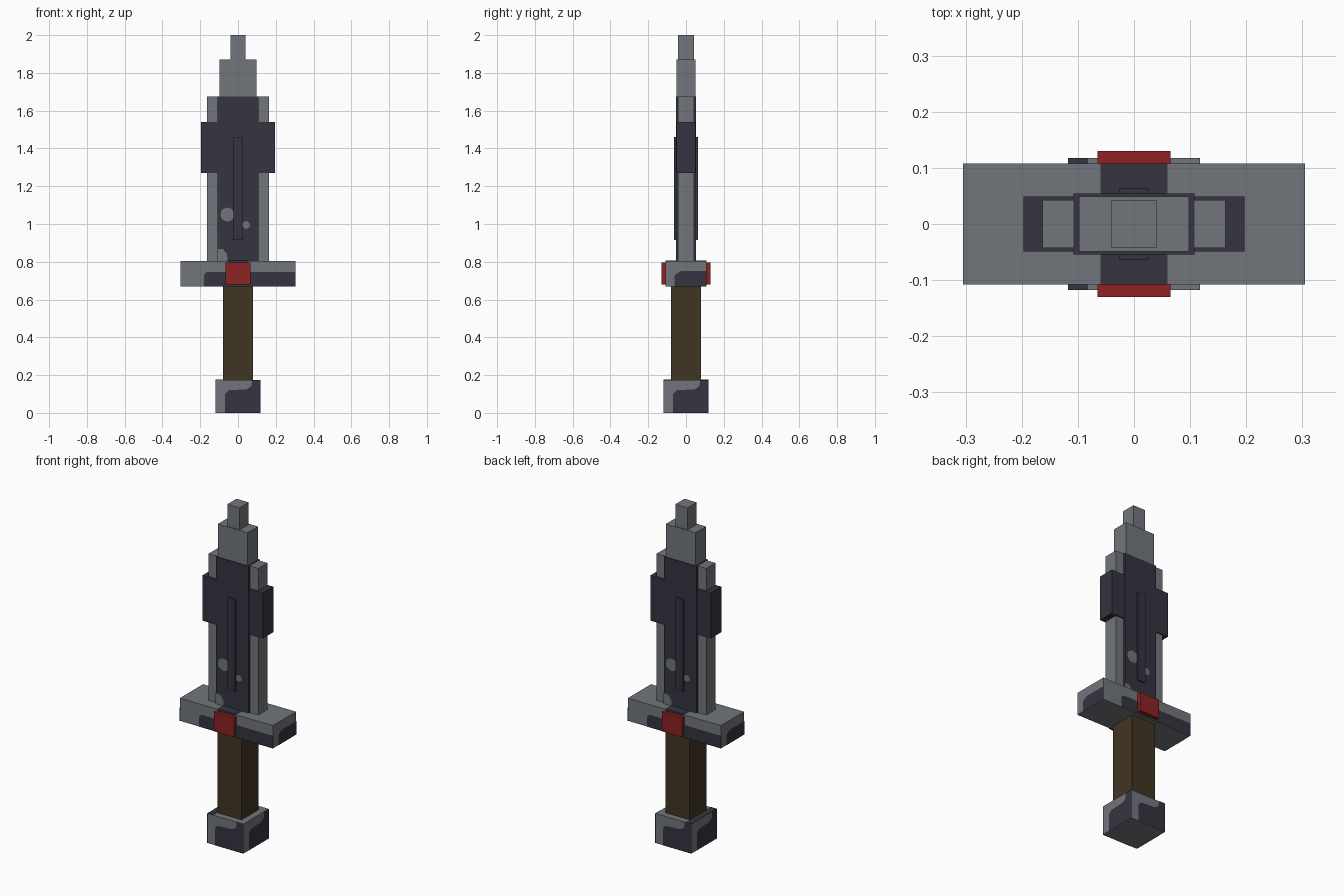
import bpy
import bmesh
import math
from mathutils import Matrix, Vector

cube = bpy.data.objects.get("Cube")
if cube:
    bpy.data.objects.remove(cube, do_unlink=True)


def material(name, rgb):
    mat = bpy.data.materials.new(name)
    mat.use_nodes = True
    mat.diffuse_color = (*rgb, 1)
    mat.node_tree.nodes["Principled BSDF"].inputs["Base Color"].default_value = (*rgb, 1)
    return mat


STEEL = material("steel grey", (0.165, 0.18, 0.2))
DARK = material("dark iron", (0.036, 0.034, 0.052))
RED = material("red gem", (0.27, 0.016, 0.016))
BROWN = material("brown leather", (0.053, 0.035, 0.016))


def finish(name, bm, mat):
    mesh = bpy.data.meshes.new(name)
    bm.to_mesh(mesh)
    bm.free()
    mesh.materials.append(mat)
    obj = bpy.data.objects.new(name, mesh)
    bpy.context.collection.objects.link(obj)
    return obj


def box(name, x, y, z, mat):
    """Box from (low, high) ranges on each axis."""
    bm = bmesh.new()
    size = [r[1] - r[0] for r in (x, y, z)]
    centre = Vector([sum(r) / 2 for r in (x, y, z)])
    bmesh.ops.create_cube(bm, size=1, matrix=Matrix.Translation(centre) @ Matrix.Diagonal((*size, 1)))
    return finish(name, bm, mat)


def block(name, half_x, half_y, low, high, mat):
    return box(name, (-half_x, half_x), (-half_y, half_y), (low, high), mat)


def plates(name, outline, distance, angles, mat):
    """Thin painted faces on upright sides; outline is (across, height)."""
    bm = bmesh.new()
    for angle in angles:
        turn = Matrix.Rotation(math.radians(angle), 3, "Z")
        bm.faces.new([bm.verts.new(turn @ Vector((u, -distance - 0.0015, v))) for u, v in outline])
    return finish(name, bm, mat)


def disc(u, v, radius, sides=12):
    steps = [math.tau * i / sides for i in range(sides)]
    return [(u + radius * math.cos(a), v + radius * math.sin(a)) for a in steps]


FACES = (0, 180)
ENDS = (90, 270)

# Handle
block("pommel", 0.118, 0.118, 0, 0.175, STEEL)
block("grip", 0.08, 0.08, 0.17, 0.675, BROWN)
block("guard", 0.305, 0.108, 0.67, 0.805, STEEL)

# Blade
block("blade_core", 0.108, 0.054, 0.8, 1.675, DARK)
block("blade_upper", 0.098, 0.049, 1.67, 1.87, STEEL)
block("blade_tip", 0.04, 0.043, 1.865, 2, STEEL)
for side, s in (("left", 1), ("right", -1)):
    box(side + "_blade_edge", sorted((s * 0.1, s * 0.163)), (-0.043, 0.043), (0.8, 1.674), STEEL)
    box(side + "_blade_lug", sorted((s * 0.1, s * 0.197)), (-0.049, 0.049), (1.27, 1.54), DARK)

# Gems, raised ridges and dark guard top on both faces
for side, s in (("front", -1), ("back", 1)):
    box(side + "_gem", (-0.065, 0.065), sorted((s * 0.1, s * 0.13)), (0.68, 0.795), RED)
    box(side + "_ridge", (-0.026, 0.026), sorted((s * 0.05, s * 0.063)), (0.915, 1.46), DARK)
    box(side + "_guard_top_plate", (-0.06, 0.06), sorted((s * 0.05, s * 0.108)), (0.8, 0.8065), DARK)

# Dark stains on the pommel
stain = [(-0.068, 0), (0.118, 0), (0.118, 0.175), (0.075, 0.175), (0.07, 0.14),
         (0.045, 0.125), (-0.05, 0.12), (-0.068, 0.1)]
plates("pommel_stains", stain, 0.118, FACES + ENDS, DARK)
box("pommel_top_stain", (-0.118, -0.082), (-0.118, 0.118), (0.17, 0.1765), DARK)

# Dark stains on the guard
stain = [(-0.18, 0.67), (0.305, 0.67), (0.305, 0.745), (-0.165, 0.745), (-0.18, 0.73)]
plates("guard_face_stains", stain, 0.108, FACES, DARK)
stain = [(-0.055, 0.745), (0.055, 0.745), (0.055, 0.805), (-0.055, 0.805)]
plates("guard_gem_stains", stain, 0.108, FACES, DARK)
stain = [(-0.06, 0.67), (0.108, 0.67), (0.108, 0.75), (-0.03, 0.75), (-0.06, 0.73)]
plates("guard_end_stains", stain, 0.305, ENDS, DARK)

# Worn bright spots on the blade
plates("large_worn_spots", disc(-0.056, 1.05, 0.037), 0.054, FACES, STEEL)
plates("small_worn_spots", disc(0.043, 0.995, 0.02), 0.054, FACES, STEEL)
corner = [(-0.108, 0.805), (-0.055, 0.805), (-0.058, 0.84), (-0.08, 0.867), (-0.108, 0.867)]
plates("worn_corners", corner, 0.054, FACES, STEEL)
